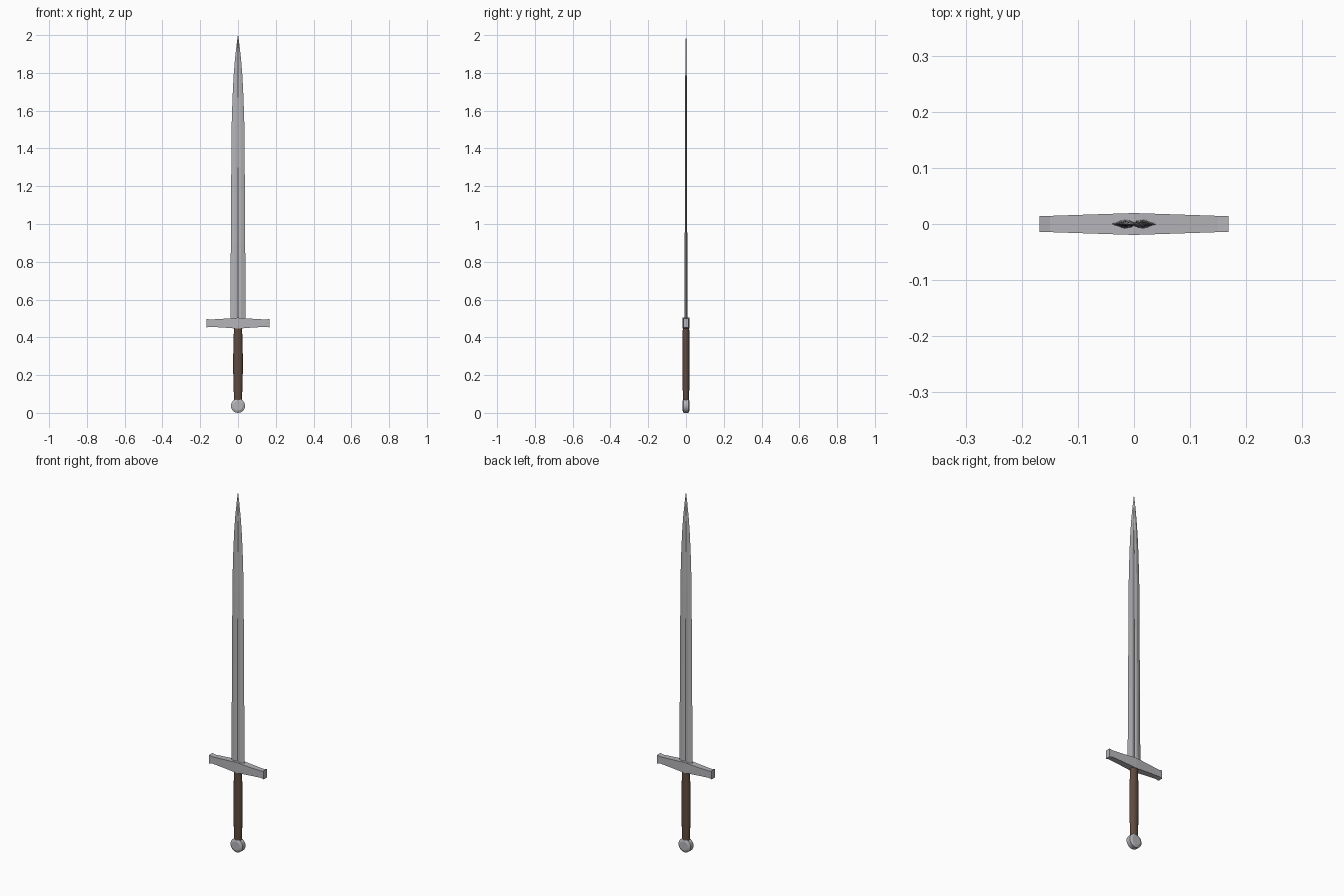
import bpy, bmesh, math

if "Cube" in bpy.data.objects:
    bpy.data.objects.remove(bpy.data.objects["Cube"])


def material(name, rgb):
    m = bpy.data.materials.new(name)
    m.diffuse_color = (*rgb, 1)
    m.use_nodes = True
    m.node_tree.nodes["Principled BSDF"].inputs["Base Color"].default_value = m.diffuse_color
    return m


STEEL = material("steel", (0.46, 0.455, 0.48))
LEATHER = material("brown leather", (0.115, 0.07, 0.05))


def loft(name, rings, mat, smooth=None):
    """Skin a list of equal-length vertex rings and close both ends."""
    bm = bmesh.new()
    loops = [[bm.verts.new(p) for p in ring] for ring in rings]
    n = len(loops[0])
    for a, b in zip(loops, loops[1:]):
        for i in range(n):
            j = (i + 1) % n
            bm.faces.new((a[i], a[j], b[j], b[i]))
    bm.faces.new(loops[0][::-1])
    bm.faces.new(loops[-1])
    bmesh.ops.remove_doubles(bm, verts=bm.verts, dist=1e-5)
    bmesh.ops.recalc_face_normals(bm, faces=bm.faces)
    me = bpy.data.meshes.new(name)
    bm.to_mesh(me)
    bm.free()
    me.materials.append(mat)
    ob = bpy.data.objects.new(name, me)
    bpy.context.collection.objects.link(ob)
    if smooth:
        bpy.context.view_layer.objects.active = ob
        ob.select_set(True)
        bpy.ops.object.shade_smooth_by_angle(angle=math.radians(smooth))
        ob.select_set(False)
    return ob


# Blade: flat-ground edges with a shallow central fuller, (z, half width, half thickness)
def blade_ring(z, w, t):
    half = [(w, 0), (w * 0.42, t), (w * 0.2, t * 0.85), (0, t * 0.45),
            (-w * 0.2, t * 0.85), (-w * 0.42, t)]
    return [(x, y, z) for x, y in half] + [(-x, -y, z) for x, y in half]


loft("blade", [blade_ring(*s) for s in (
    (0.47, 0.041, 0.0085), (0.9, 0.038, 0.0068), (1.3, 0.0355, 0.0055),
    (1.53, 0.0335, 0.0048), (1.67, 0.029, 0.0043), (1.78, 0.0235, 0.004),
    (1.87, 0.0165, 0.0035), (1.95, 0.0075, 0.0028), (2.0, 0.0008, 0.0005))], STEEL)

# Crossguard: tapering bar with flared ends, (x, half depth, half height)
half_guard = [(0.168, 0.014, 0.0235), (0.150, 0.0145, 0.019), (0.075, 0.017, 0.0235)]
guard = [(-x, d, h) for x, d, h in half_guard] + [(0, 0.0195, 0.029)] + half_guard[::-1]
loft("crossguard", [[(x, sy * d, 0.475 + sz * h)
                     for sy, sz in ((-1, -1), (1, -1), (1, 1), (-1, 1))]
                    for x, d, h in guard], STEEL)

# Grip: oval, slightly swollen in the middle, (z, half width, half depth)
loft("grip", [[(w * math.cos(k * math.pi / 8), d * math.sin(k * math.pi / 8), z)
               for k in range(16)]
              for z, w, d in ((0.065, 0.021, 0.0165), (0.14, 0.0235, 0.0175),
                              (0.22, 0.0255, 0.0185), (0.30, 0.0255, 0.0185),
                              (0.38, 0.0235, 0.018), (0.455, 0.0215, 0.017))],
     LEATHER, 40)

# Pommel: thick bevelled disc facing front and back, (y, radius)
loft("pommel", [[(r * math.cos(k * math.pi / 12), y, 0.0375 + r * math.sin(k * math.pi / 12))
                 for k in range(24)]
                for y, r in ((-0.0185, 0.025), (-0.0125, 0.0375),
                             (0.0125, 0.0375), (0.0185, 0.025))],
     STEEL, 25)
